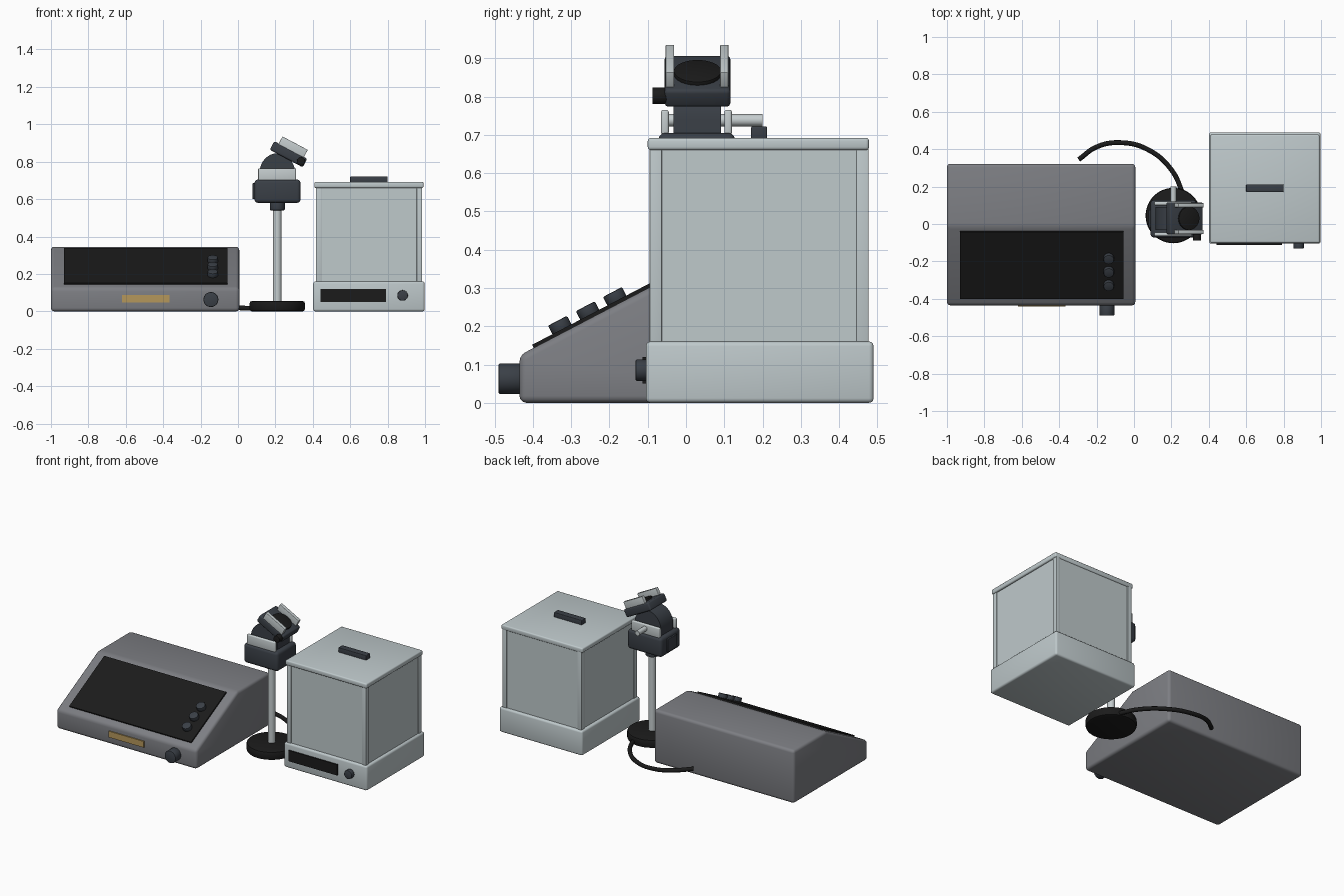
import bpy, bmesh, math
from mathutils import Matrix, Vector

if "Cube" in bpy.data.objects:
    bpy.data.objects.remove(bpy.data.objects["Cube"])


def material(name, r, g, b):
    m = bpy.data.materials.new(name)
    m.diffuse_color = (r, g, b, 1)
    m.use_nodes = True
    m.node_tree.nodes["Principled BSDF"].inputs["Base Color"].default_value = m.diffuse_color
    return m


GREY = material("console grey", .205, .21, .228)
PALE = material("pale grey", .52, .585, .6)
METAL = material("brushed metal", .56, .61, .62)
DARK = material("dark slate", .042, .05, .062)
BLACK = material("black", .011, .011, .011)
GOLD = material("gold", .46, .31, .105)


def finish(name, bm, mat, bevel=0, seg=3, matrix=None):
    if bevel:
        edges = [e for e in bm.edges if e.calc_face_angle(0) > .35]
        bmesh.ops.bevel(bm, geom=edges, offset=bevel, segments=seg,
                        affect='EDGES', profile=.5, clamp_overlap=True)
    if matrix:
        bm.transform(matrix)
    bmesh.ops.recalc_face_normals(bm, faces=bm.faces)
    me = bpy.data.meshes.new(name)
    bm.to_mesh(me)
    bm.free()
    me.materials.append(mat)
    ob = bpy.data.objects.new(name, me)
    bpy.context.collection.objects.link(ob)
    bpy.ops.object.select_all(action='DESELECT')
    ob.select_set(True)
    bpy.context.view_layer.objects.active = ob
    bpy.ops.object.shade_smooth_by_angle(angle=math.radians(35))
    return ob


def box(name, lo, hi, mat, bevel=0, seg=3, matrix=None):
    bm = bmesh.new()
    bmesh.ops.create_cube(bm, size=1)
    for v in bm.verts:
        v.co = [a + (b - a) * (c + .5) for a, b, c in zip(lo, hi, v.co)]
    return finish(name, bm, mat, bevel, seg, matrix)


def rod(name, a, b, r, mat, bevel=0, n=32, matrix=None):
    a, b = Vector(a), Vector(b)
    bm = bmesh.new()
    bmesh.ops.create_cone(bm, cap_ends=True, segments=n, radius1=r, radius2=r,
                          depth=(b - a).length)
    if bevel:
        rim = [e for e in bm.edges if e.calc_face_angle(0) > 1]
        bmesh.ops.bevel(bm, geom=rim, offset=bevel, segments=2,
                        affect='EDGES', profile=.5)
    rot = (b - a).to_track_quat('Z', 'Y').to_matrix().to_4x4()
    m = Matrix.Translation((a + b) / 2) @ rot
    return finish(name, bm, mat, matrix=matrix @ m if matrix else m)


def prism(name, profile, axis, lo, hi, mat, bevel=0):
    # extrude a (u, z) profile along x or y
    bm = bmesh.new()
    place = (lambda u, z, t: (t, u, z)) if axis == 'x' else (lambda u, z, t: (u, t, z))
    f = bm.faces.new([bm.verts.new(place(u, z, lo)) for u, z in profile])
    ext = bmesh.ops.extrude_face_region(bm, geom=[f])
    d = Vector(place(0, 0, hi - lo))
    bmesh.ops.translate(bm, vec=d, verts=[v for v in ext['geom'] if isinstance(v, bmesh.types.BMVert)])
    return finish(name, bm, mat, bevel)


# --- sloped control console
prism("console_body", [(-.435, 0), (-.435, .124), (-.012, .345), (.322, .345), (.322, 0)],
      'x', -1, .007, GREY, .018)
slope = math.atan(.523)
panel = Matrix.Translation((-.4925, -.218, .2375)) @ Matrix.Rotation(slope, 4, 'X')
box("console_panel", (-.4375, -.203, -.004), (.4375, .203, .009), BLACK, matrix=panel)
for i, y in enumerate((-.115, -.033, .047)):
    rod(f"panel_button_{i}", (.3575, y, .005), (.3575, y, .034), .028, DARK, .004, matrix=panel)
box("front_plate", (-.62, -.442, .047), (-.367, -.43, .087), GOLD)
rod("console_knob", (-.145, -.43, .063), (-.145, -.49, .063), .04, DARK, .005)

# --- cable from console back to stand
cu = bpy.data.curves.new("cable", 'CURVE')
cu.dimensions = '3D'
cu.bevel_depth = .013
cu.bevel_resolution = 3
cu.resolution_u = 10
cu.use_fill_caps = True
sp = cu.splines.new('BEZIER')
pts = [(-.295, .345, .05), (-.2, .412, .04), (-.075, .435, .025), (.07, .4, .016), (.2, .29, .016), (.27, .14, .02)]
sp.bezier_points.add(len(pts) - 1)
for p, co in zip(sp.bezier_points, pts):
    p.co = co
    p.handle_left_type = p.handle_right_type = 'AUTO'
cu.materials.append(BLACK)
bpy.context.collection.objects.link(bpy.data.objects.new("cable", cu))

# --- stand
SX, SY = .21, .045
rod("stand_base", (SX, SY, 0), (SX, SY, .055), .148, BLACK, .012, 48)
rod("stand_pole", (SX, SY, .05), (SX, SY, .56), .023, METAL, n=24)
rod("stand_collar", (SX, SY, .54), (SX, SY, .59), .04, DARK, .004)
box("head_block", (.088, -.072, .58), (.334, .128, .705), DARK, .018)
box("head_side_plate", (.078, -.02, .6), (.095, .075, .685), DARK, .003)

# --- pivot: rounded drum between two metal cheeks
arc = [(SX + .095 * math.cos(a), .74 + .105 * math.sin(a))
       for a in [math.pi * i / 20 for i in range(21)]]
prism("pivot_drum", [(.305, .69)] + arc + [(.115, .69)], 'y', -.032, .092, DARK)
for i, (a, b) in enumerate(((-.065, -.045), (.1, .12))):
    box(f"pivot_cheek_{i}", (.108, a, .7), (.31, b, .765), METAL, .006)
rod("pivot_axle", (SX, -.05, .738), (SX, .2, .738), .016, METAL, n=20)

# --- tilted holder
tilt = Matrix.Translation((.27, .03, .84)) @ Matrix.Rotation(math.radians(28), 4, 'Y')
box("holder_slab", (-.1, -.086, -.026), (.1, .086, .026), DARK, .01, matrix=tilt)
rod("holder_disc", (.01, 0, .02), (.01, 0, .036), .062, BLACK, .002, matrix=tilt)
for i, y in enumerate((-.072, .07)):
    box(f"holder_jaw_{i}", (-.073, y - .011, .02), (.08, y + .011, .069), METAL, .002, matrix=tilt)
rod("holder_knob", (.337, -.05, .802), (.337, -.088, .802), .022, BLACK, .003)

# --- enclosed case
box("case_base", (.402, -.105, 0), (.998, .49, .16), PALE, .012)
box("case_panes", (.422, -.09, .15), (.98, .472, .67), PALE)
for i, x in enumerate((.417, .955)):
    for j, y in enumerate((-.095, .445)):
        box(f"case_post_{i}{j}", (x, y, .15), (x + .03, y + .032, .67), PALE, .003)
box("case_lid", (.408, -.1, .66), (.992, .478, .692), PALE, .008)
box("lid_handle", (.6, .17, .685), (.8, .212, .722), DARK, .004)
box("case_display", (.44, -.113, .05), (.79, -.1, .12), BLACK)
rod("case_knob", (.88, -.1, .085), (.88, -.132, .085), .028, DARK, .004)
